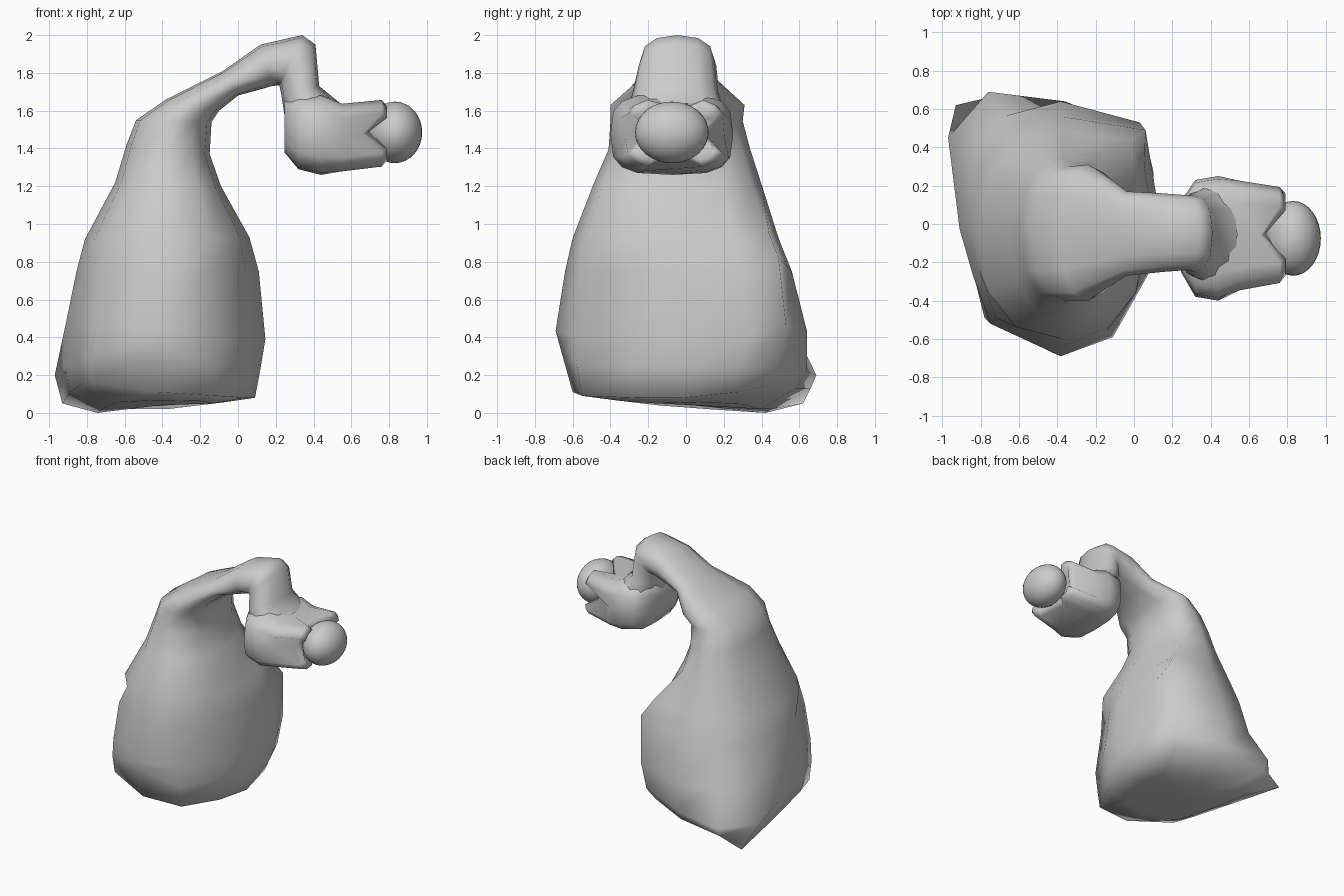
import bpy, bmesh, math

if "Cube" in bpy.data.objects:
    bpy.data.objects.remove(bpy.data.objects["Cube"])


def spow(v, e):
    return math.copysign(abs(v) ** e, v)


def loft(name, rings, angle):
    """Skin a list of equal-length vertex rings and close both ends with a fan."""
    bm = bmesh.new()
    loops = [[bm.verts.new(p) for p in r] for r in rings]
    n = len(loops[0])
    for a, b in zip(loops, loops[1:]):
        for i in range(n):
            bm.faces.new((a[i], a[(i + 1) % n], b[(i + 1) % n], b[i]))
    for end in (loops[0], loops[-1]):
        c = bm.verts.new([sum(v.co[k] for v in end) / n for k in range(3)])
        for i in range(n):
            bm.faces.new((end[i], end[(i + 1) % n], c))
    bmesh.ops.recalc_face_normals(bm, faces=bm.faces)
    me = bpy.data.meshes.new(name)
    bm.to_mesh(me)
    bm.free()
    ob = bpy.data.objects.new(name, me)
    bpy.context.collection.objects.link(ob)
    bpy.context.view_layer.objects.active = ob
    ob.select_set(True)
    bpy.ops.object.shade_smooth_by_angle(angle=math.radians(angle))
    ob.select_set(False)


def body_ring(ox, oz, ix, iz, y0, y1, n=12):
    """Ring spanning an outer and an inner silhouette point, y0..y1 wide."""
    pts = []
    for k in range(n):
        a = 2 * math.pi * k / n
        c, s = spow(math.cos(a), 0.85), spow(math.sin(a), 0.85)
        pts.append(((ox + ix) / 2 + (ix - ox) / 2 * c,
                    (y0 + y1) / 2 + (y1 - y0) / 2 * s,
                    (oz + iz) / 2 + (iz - oz) / 2 * c))
    return pts


# Body foot: irregular rim with a pointed rear corner, belly bulging down to the floor
foot = [(.09, -.02, .08), (.04, .28, .11), (-.04, .44, .15), (-.36, .58, .13),
        (-.76, .66, .13), (-.93, .62, .05), (-.89, .15, .11), (-.83, -.27, .15),
        (-.78, -.46, .16), (-.43, -.60, .11), (-.12, -.55, .09), (.03, -.27, .08)]
hem = [(.12, -.01, .24), (.10, .28, .24), (.01, .49, .24), (-.36, .64, .22),
       (-.76, .69, .20), (-.97, .45, .20), (-.91, .10, .25), (-.84, -.25, .27),
       (-.78, -.49, .30), (-.43, -.67, .36), (-.12, -.58, .26), (.05, -.27, .25)]
belly = [(-.40 + .65 * (x + .40), .05 + .65 * (y - .05),
          0 if k == 5 else .02 + .12 * max(0, -.65 * y, .65 * (x + .36)))
         for k, (x, y, z) in enumerate(foot)]

# Body sides, neck and bent arm as outer / inner silhouette pairs
spans = [(-.91, .48, .145, .39, -.69, .64), (-.855, .75, .11, .75, -.64, .56),
         (-.81, .92, .06, .93, -.60, .49),
         (-.65, 1.22, -.09, 1.20, -.49, .40), (-.59, 1.42, -.15, 1.37, -.41, .34),
         (-.54, 1.55, -.14, 1.54, -.40, .30), (-.38, 1.66, -.10, 1.60, -.40, .31),
         (-.08, 1.81, .00, 1.68, -.27, .17), (.12, 1.95, .18, 1.73, -.25, .16),
         (.34, 2.0, .22, 1.735, -.24, .15), (.41, 1.95, .22, 1.73, -.25, .15),
         (.43, 1.73, .23, 1.68, -.28, .17), (.54, 1.64, .25, 1.55, -.31, .20)]
sides = [body_ring(*s) for s in spans]

# Rear corner bulge and flatter front corners on the lower body
sides[0][2], sides[1][2], sides[2][2] = (.03, .53, .46), (.06, .49, .82), (-.02, .44, .95)
for r, x, y in ((0, 0, 0), (1, .03, .03)):
    for k, px, py in ((7, -.84, -.27), (8, -.75, -.52), (10, -.11, -.59), (11, .07, -.27)):
        sides[r][k] = (px + (x if px < -.3 else -x), py + y, sides[r][k][2])
loft("body_and_arm", [belly, foot, hem] + sides, 85)


# Hand: rounded block whose front splits into four prongs
def hand_ring(x, y0, y1, z0, z1, prong=0.0, valley=1.0, n=16):
    pts = []
    for k in range(n):
        a = 2 * math.pi * k / n
        f = 1 if k % 4 else valley
        pts.append((x + (prong if k % 4 else 0),
                    (y0 + y1) / 2 + (y1 - y0) / 2 * f * spow(math.cos(a), .6),
                    (z0 + z1) / 2 + (z1 - z0) / 2 * f * spow(math.sin(a), .6)))
    return pts


loft("clawed_hand", [
    hand_ring(.245, -.25, .12, 1.38, 1.66),
    hand_ring(.32, -.38, .23, 1.29, 1.68),
    hand_ring(.44, -.40, .25, 1.26, 1.69),
    hand_ring(.55, -.36, .24, 1.27, 1.645, 0, .88),
    hand_ring(.66, -.32, .205, 1.295, 1.665, .10, .60),
    hand_ring(.68, -.28, .17, 1.33, 1.63, .11, .55),
    hand_ring(.70, -.18, .06, 1.41, 1.56)], 85)

# Ball held by the prongs
bpy.ops.mesh.primitive_uv_sphere_add(segments=32, ring_count=16, radius=1,
                                     location=(.83, -.075, 1.485))
ball = bpy.context.object
ball.name = "held_ball"
ball.scale = (.145, .195, .163)
bpy.ops.object.transform_apply(location=False, rotation=False, scale=True)
bpy.ops.object.shade_smooth()
